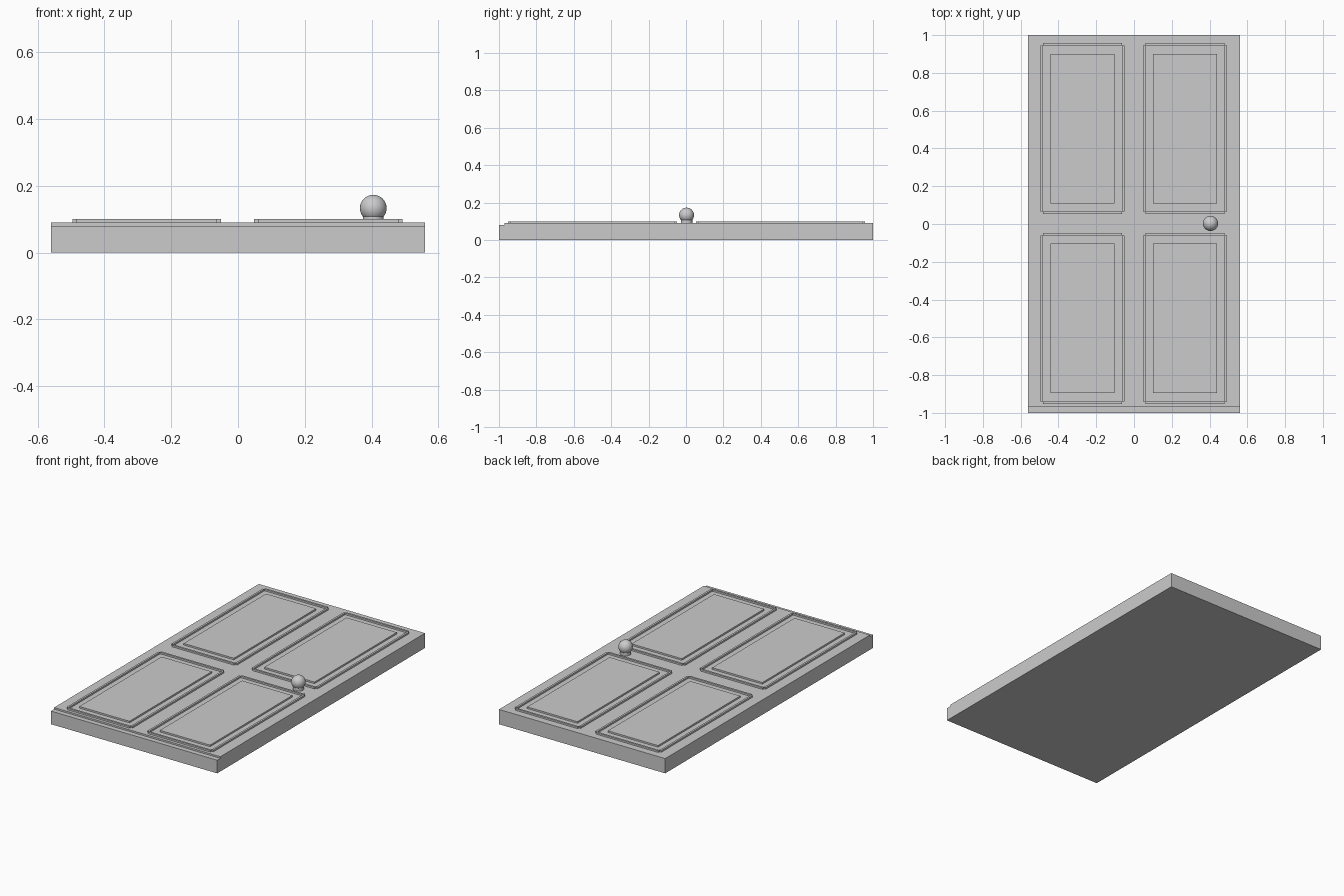
import bpy, bmesh, math

if "Cube" in bpy.data.objects:
    bpy.data.objects.remove(bpy.data.objects["Cube"])


def box(name, x0, x1, y0, y1, z0, z1):
    bm = bmesh.new()
    bmesh.ops.create_cube(bm, size=1)
    for v in bm.verts:
        v.co.x = x1 if v.co.x > 0 else x0
        v.co.y = y1 if v.co.y > 0 else y0
        v.co.z = z1 if v.co.z > 0 else z0
    me = bpy.data.meshes.new(name)
    bm.to_mesh(me)
    bm.free()
    ob = bpy.data.objects.new(name, me)
    bpy.context.collection.objects.link(ob)
    return ob


# Door slab: stepped side profile extruded across the width
profile = [(-1, 0), (1, 0), (1, 0.09), (-0.97, 0.09), (-0.97, 0.08), (-1, 0.08)]
bm = bmesh.new()
face = bm.faces.new([bm.verts.new((-0.56, y, z)) for y, z in profile])
ext = bmesh.ops.extrude_face_region(bm, geom=[face])["geom"]
bmesh.ops.translate(bm, vec=(1.12, 0, 0),
                    verts=[g for g in ext if isinstance(g, bmesh.types.BMVert)])
bmesh.ops.recalc_face_normals(bm, faces=bm.faces)
me = bpy.data.meshes.new("door_slab")
bm.to_mesh(me)
bm.free()
bpy.context.collection.objects.link(bpy.data.objects.new("door_slab", me))

# Four panels, each a raised field framed by thin moulding strips
HX, HY, W = 0.222, 0.452, 0.012
for row, cy in (("upper", 0.505), ("lower", -0.5)):
    for side, cx in (("left", -0.273), ("right", 0.27)):
        tag = f"{row}_{side}"
        box(f"{tag}_panel", cx - 0.169, cx + 0.169, cy - 0.396, cy + 0.396, 0.085, 0.1)
        for s, end in ((-1, "a"), (1, "b")):
            xs = sorted((cx + s * HX, cx + s * (HX - W)))
            ys = sorted((cy + s * HY, cy + s * (HY - W)))
            box(f"{tag}_moulding_long_{end}", *xs, cy - HY + W, cy + HY - W, 0.085, 0.1)
            box(f"{tag}_moulding_short_{end}", cx - HX + W, cx + HX - W, *ys, 0.085, 0.1)

# Knob with its short neck
bpy.ops.mesh.primitive_cylinder_add(vertices=32, radius=0.031, depth=0.03,
                                    location=(0.405, 0.003, 0.1))
bpy.context.object.name = "knob_neck"
bpy.ops.object.shade_smooth_by_angle(angle=math.radians(40))
bpy.ops.mesh.primitive_uv_sphere_add(segments=32, ring_count=16, radius=0.04,
                                     location=(0.405, 0.003, 0.133))
bpy.context.object.name = "knob"
bpy.ops.object.shade_smooth_by_angle(angle=math.radians(40))
